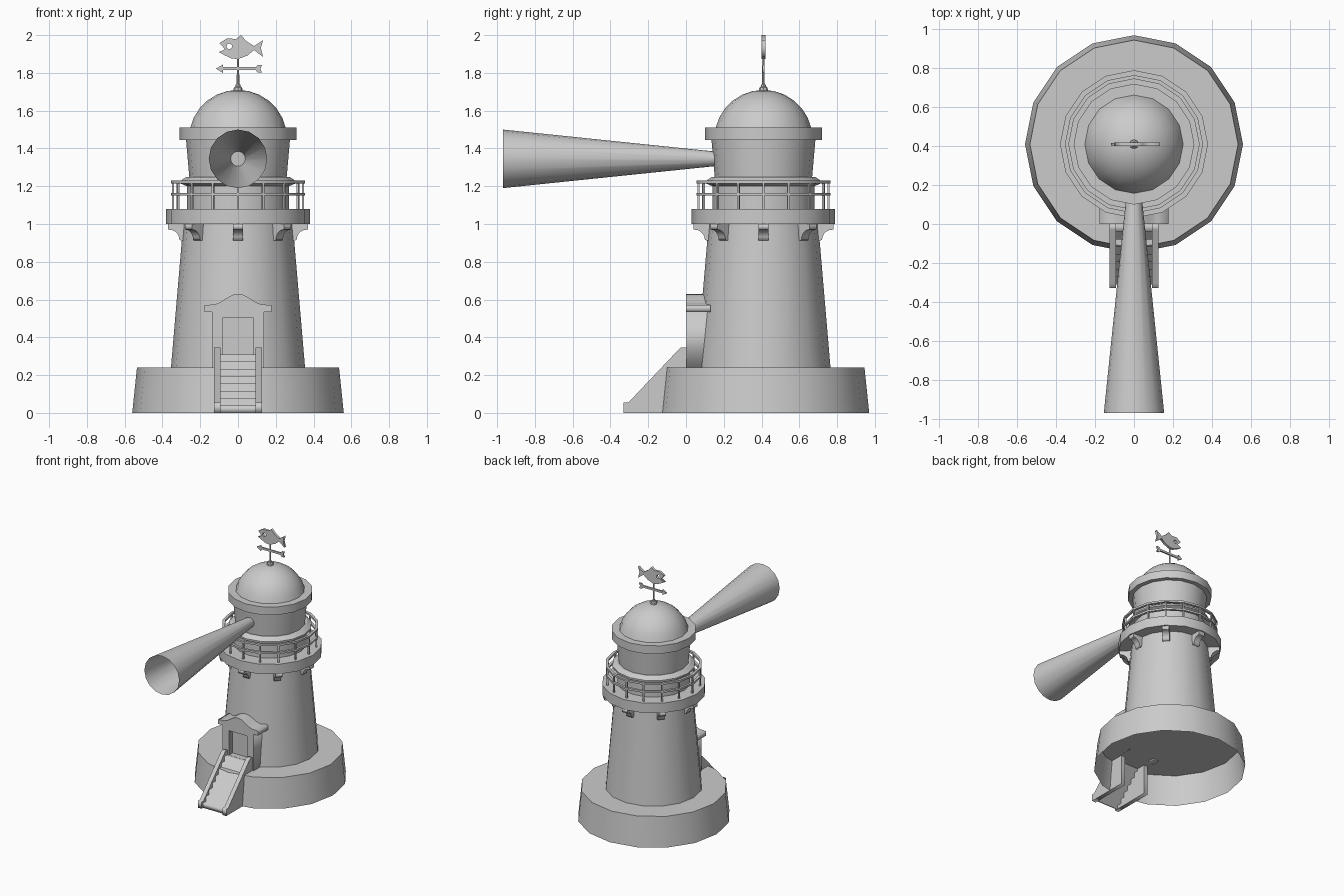
import bpy, bmesh, math
from mathutils import Matrix, Vector

if "Cube" in bpy.data.objects:
    bpy.data.objects.remove(bpy.data.objects["Cube"])

SIDES = 16
CENTRE = Matrix.Translation((0, 0.41, 0))

grey = bpy.data.materials.new("plain grey")
grey.use_nodes = True
grey.diffuse_color = (0.6, 0.6, 0.6, 1)
grey.node_tree.nodes["Principled BSDF"].inputs["Base Color"].default_value = grey.diffuse_color


def select(ob):
    bpy.ops.object.select_all(action="DESELECT")
    ob.select_set(True)
    bpy.context.view_layer.objects.active = ob


def finish(name, bm, matrix):
    me = bpy.data.meshes.new(name)
    bm.to_mesh(me)
    bm.free()
    me.materials.append(grey)
    ob = bpy.data.objects.new(name, me)
    ob.matrix_world = matrix
    bpy.context.collection.objects.link(ob)
    select(ob)
    bpy.ops.object.shade_smooth_by_angle(angle=math.radians(30))
    return ob


def lathe_mesh(profile, sides=SIDES):
    """Turn (radius, height) points around z."""
    bm = bmesh.new()
    rings = []
    for r, z in profile:
        turns = [math.tau * i / sides for i in range(sides)]
        rings.append([bm.verts.new((r * math.cos(a), r * math.sin(a), z)) for a in turns])
    for low, high in zip(rings, rings[1:]):
        for i in range(sides):
            j = (i + 1) % sides
            bm.faces.new((low[i], low[j], high[j], high[i]))
    bmesh.ops.remove_doubles(bm, verts=bm.verts, dist=1e-5)
    return bm


def lathe(name, profile, matrix=CENTRE, sides=SIDES):
    return finish(name, lathe_mesh(profile, sides), matrix)


def box(name, low, high, matrix=Matrix()):
    bm = bmesh.new()
    low, high = Vector(low), Vector(high)
    size = Matrix.Diagonal((*(high - low), 1))
    bmesh.ops.create_cube(bm, size=1, matrix=Matrix.Translation((low + high) / 2) @ size)
    return finish(name, bm, matrix)


def plate(name, outlines, thickness, matrix):
    """Flat cut-out standing in the xz plane, thick along y."""
    cu = bpy.data.curves.new(name, "CURVE")
    cu.dimensions = "2D"
    cu.fill_mode = "BOTH"
    cu.extrude = thickness / 2
    for pts in outlines:
        sp = cu.splines.new("POLY")
        sp.points.add(len(pts) - 1)
        for p, (x, z) in zip(sp.points, pts):
            p.co = (x, z, 0, 1)
        sp.use_cyclic_u = True
    cu.materials.append(grey)
    ob = bpy.data.objects.new(name, cu)
    ob.matrix_world = matrix @ Matrix.Rotation(math.pi / 2, 4, "X")
    bpy.context.collection.objects.link(ob)
    select(ob)
    bpy.ops.object.convert(target="MESH")
    return ob


def mirrored(half):
    return half + [(-x, z) for x, z in reversed(half) if x]


# Hollow base, open below and where the stairs pass through
bm = lathe_mesh([(0.56, 0), (0.535, 0.24), (0, 0.24)])
for x in (-0.12, 0.12):
    bmesh.ops.bisect_plane(bm, geom=bm.verts[:] + bm.edges[:] + bm.faces[:],
                           plane_co=(x, 0, 0), plane_no=(1, 0, 0))
gap = [f for f in bm.faces
       if abs(f.calc_center_median().x) < 0.12 and f.calc_center_median().y < 0
       and f.calc_center_median().z < 0.2]
bmesh.ops.delete(bm, geom=gap, context="FACES")
finish("base", bm, CENTRE)

# Tower, gallery and lantern room
lathe("tower", [(0.355, 0.24), (0.29, 1.0)])
lathe("gallery_floor", [(0.28, 1.0), (0.38, 1.0), (0.38, 1.08), (0.26, 1.08)])
lathe("lantern_plinth", [(0.27, 1.08), (0.27, 1.2), (0.305, 1.215), (0.305, 1.228),
                         (0.272, 1.25), (0.24, 1.25)])
lathe("lantern_room", [(0.258, 1.25), (0.275, 1.445)])
lathe("roof_ring", [(0.26, 1.445), (0.31, 1.445), (0.31, 1.51), (0.24, 1.51)])
arc = [math.pi / 2 * i / 7 for i in range(1, 8)]
lathe("dome", [(0.26 * math.cos(a), 1.45 + 0.26 * math.sin(a)) for a in arc])

# Gallery railing
for name, z in (("lower_rail", 1.15), ("upper_rail", 1.215)):
    top = z + 0.015
    lathe(name, [(0.335, z), (0.355, z), (0.355, top), (0.335, top), (0.335, z)])
for i in range(SIDES):
    turn = CENTRE @ Matrix.Rotation(math.tau * i / SIDES, 4, "Z")
    box("rail_post", (0.338, -0.006, 1.08), (0.35, 0.006, 1.22), turn)

# Curved brackets under the gallery
curve = [(0.365 - 0.055 * math.sin(a), 0.915 + 0.055 * math.cos(a))
         for a in [math.pi / 2 * i / 5 for i in range(6)]]
for i in range(8):
    turn = CENTRE @ Matrix.Rotation(math.tau * i / 8, 4, "Z")
    plate("bracket", [[(0.28, 1.0), (0.37, 1.0), (0.37, 0.97)] + curve + [(0.28, 0.91)]],
          0.052, turn)

# Light beam cone, open at both ends
lathe("light_beam", [(0.038, 0), (0.155, 1.13)],
      Matrix.Translation((0, 0.16, 1.345)) @ Matrix.Rotation(math.pi / 2, 4, "X"))

# Door surround, arched cornice and recessed door
plate("door_surround", [mirrored([(0.08, 0.24), (0.138, 0.24), (0.138, 0.55), (0, 0.55)])[:-1]
                        + [(-0.08, 0.24), (-0.08, 0.505), (0.08, 0.505)]],
      0.12, Matrix.Translation((0, 0.062, 0)))
arch = [(0.12 - 0.024 * i, 0.575 + 0.055 * math.sin(math.pi * i / 10) ** 1.5) for i in range(6)]
plate("cornice", [mirrored([(0, 0.535), (0.178, 0.535), (0.178, 0.57)] + arch)],
      0.13, Matrix.Translation((0, 0.065, 0)))
box("door", (-0.085, 0.045, 0.29), (0.085, 0.1, 0.51))
box("door_sill", (-0.085, 0, 0.298), (0.085, 0.06, 0.31))

# Stairs: folded treads between sloping side walls
STEPS, RISE, RUN, START = 8, 0.0388, 0.0385, -0.31
upper = [(START, 0)]
for i in range(STEPS):
    upper += [(START + i * RUN, (i + 1) * RISE), (START + (i + 1) * RUN, (i + 1) * RISE)]
lower = [(y + 0.01, z - 0.01) for y, z in reversed(upper[1:])]
along_y = Matrix.Rotation(math.pi / 2, 4, "Z")
plate("stair_treads", [upper + lower + [(START + 0.01, 0)]], 0.19, along_y)
side = [(-0.33, 0), (-0.33, 0.055), (-0.305, 0.055), (-0.03, 0.345), (0.005, 0.345),
        (0.005, 0)]
for x in (-0.11, 0.11):
    plate("stair_wall", [side], 0.034, Matrix.Translation((x, 0, 0)) @ along_y)

# Finial, rod and weather vane
lathe("finial", [(0.025, 1.695), (0.022, 1.722), (0.014, 1.728), (0.012, 1.738), (0, 1.738)],
      sides=8)
lathe("vane_rod", [(0.007, 1.73), (0.006, 1.89)], sides=8)
plate("vane_arrow", [[(-0.117, 1.822), (-0.08, 1.844), (-0.08, 1.83), (0.095, 1.83),
                      (0.105, 1.843), (0.128, 1.843), (0.118, 1.822), (0.128, 1.801),
                      (0.105, 1.801), (0.095, 1.814), (-0.08, 1.814), (-0.08, 1.8)]],
      0.012, CENTRE)
fish = [(-0.098, 1.957), (-0.06, 1.982), (-0.01, 1.98), (0.015, 2.0), (0.045, 1.968),
        (0.085, 1.942), (0.133, 1.974), (0.121, 1.932), (0.133, 1.884), (0.085, 1.921),
        (0.05, 1.892), (0, 1.873), (-0.035, 1.877), (-0.07, 1.893), (-0.102, 1.91),
        (-0.068, 1.925)]
eye = [(-0.046 + 0.015 * math.cos(a), 1.94 + 0.015 * math.sin(a))
       for a in [math.tau * i / 10 for i in range(10)]]
plate("vane_fish", [fish, eye], 0.02, CENTRE)
